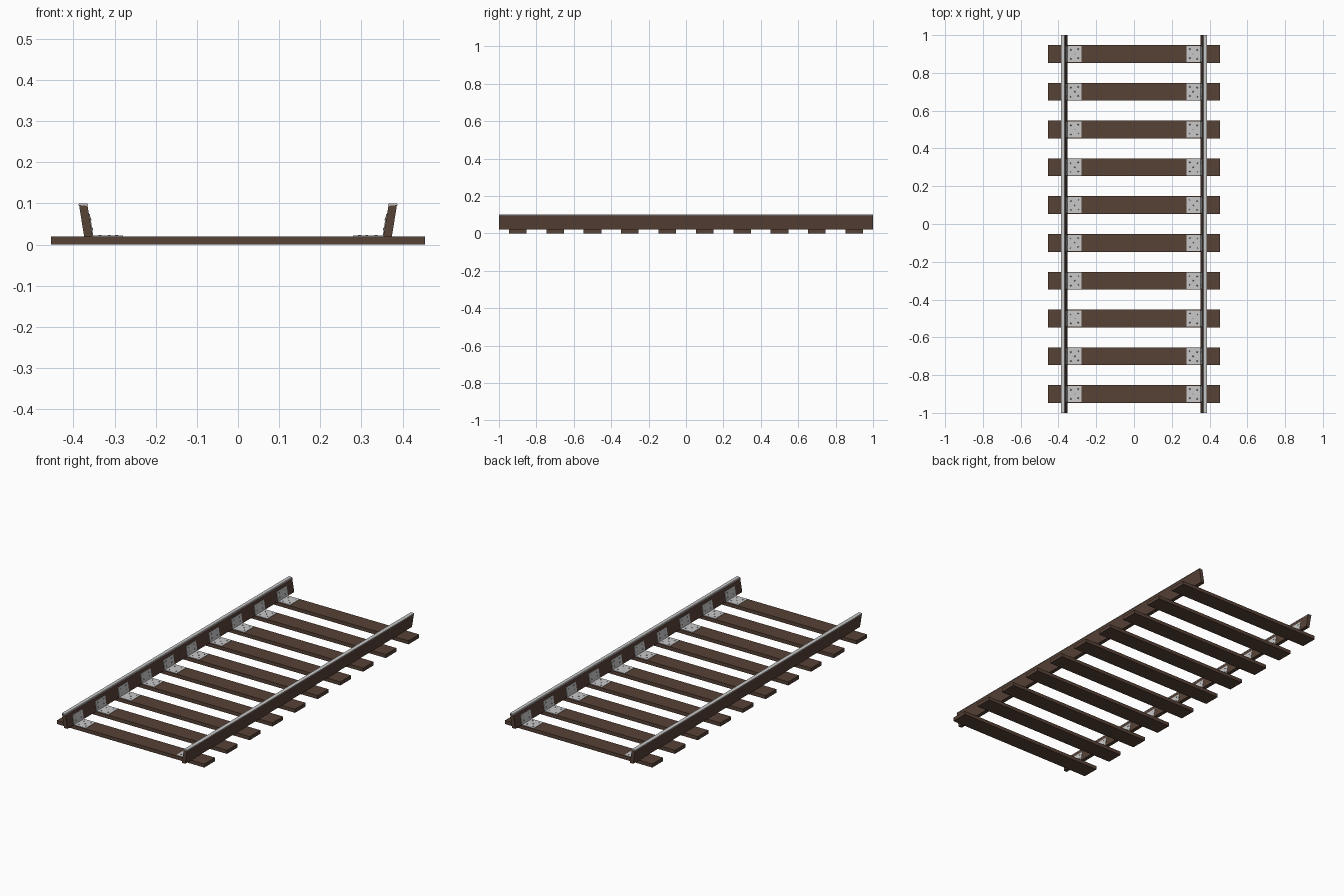
import bpy, bmesh, math
from mathutils import Vector

if "Cube" in bpy.data.objects:
    bpy.data.objects.remove(bpy.data.objects["Cube"])


def material(name, rgb):
    m = bpy.data.materials.new(name)
    m.diffuse_color = (*rgb, 1)
    m.use_nodes = True
    m.node_tree.nodes["Principled BSDF"].inputs["Base Color"].default_value = m.diffuse_color
    return m


WOOD = material("dark brown wood", (0.095, 0.054, 0.037))
METAL = material("light grey metal", (0.58, 0.58, 0.58))
SCREW = material("grey screw", (0.25, 0.25, 0.26))


def finish(name, bm, mat):
    bmesh.ops.recalc_face_normals(bm, faces=bm.faces)
    me = bpy.data.meshes.new(name)
    bm.to_mesh(me)
    bm.free()
    me.materials.append(mat)
    ob = bpy.data.objects.new(name, me)
    bpy.context.collection.objects.link(ob)
    return ob


def extrude(name, profile, y0, y1, mat, side):
    """Extrude an xz profile along y; side mirrors it to left or right."""
    bm = bmesh.new()
    face = bm.faces.new([bm.verts.new((side * x, y0, z)) for x, z in profile])
    ext = bmesh.ops.extrude_face_region(bm, geom=[face])
    verts = [g for g in ext["geom"] if isinstance(g, bmesh.types.BMVert)]
    bmesh.ops.translate(bm, vec=(0, y1 - y0, 0), verts=verts)
    return finish(name, bm, mat)


# Direction up the leaning rail, and its inward normal (right-hand side)
TILT = math.atan2(0.0125, 0.075)
UP = Vector((math.sin(TILT), 0, math.cos(TILT)))
INWARD = Vector((-math.cos(TILT), 0, math.sin(TILT)))
FOOT = Vector((0.353, 0, 0.02))


def on_rail(up, inward):
    p = FOOT + UP * up + INWARD * inward
    return p.x, p.z


def screws(name, points, normal, mat):
    bm = bmesh.new()
    rot = Vector((0, 0, 1)).rotation_difference(normal).to_matrix().to_4x4()
    for p in points:
        m = rot.copy()
        m.translation = p
        bmesh.ops.create_cone(bm, cap_ends=True, segments=8, radius1=0.004,
                              radius2=0.003, depth=0.002, matrix=m)
    return finish(name, bm, mat)


# Cross ties
TIES = [-0.9 + 0.2 * i for i in range(10)]
for y in TIES:
    extrude("cross_tie", [(-0.455, 0), (0.455, 0), (0.455, 0.02), (-0.455, 0.02)],
            y - 0.047, y + 0.047, WOOD, 1)

DOTS = [(0.018, -0.026), (0.018, 0.022), (0.040, 0.0), (0.058, -0.022), (0.058, 0.026)]
for side, label in ((-1, "left"), (1, "right")):
    # Leaning wooden rail
    extrude(label + "_rail", [(0.353, 0.02), (0.374, 0.02), (0.3862, 0.096), (0.3655, 0.094)],
            -1, 1, WOOD, side)
    # Metal running strip, slightly rounded on top
    extrude(label + "_rail_strip", [(0.3645, 0.0935), (0.3875, 0.0955), (0.387, 0.099),
                                    (0.385, 0.1), (0.367, 0.1), (0.3645, 0.0975)],
            -1, 1, METAL, side)
    for y in TIES:
        # Angle bracket: foot on the tie, upright on the rail's inner face
        extrude(label + "_bracket",
                [(0.279, 0.02), (0.353, 0.02), on_rail(0.055, 0),
                 on_rail(0.055, 0.002), (0.3515, 0.0222), (0.279, 0.0222)],
                y - 0.043, y + 0.043, METAL, side)
        # Screw heads on both plates
        screws(label + "_foot_screws",
               [(side * (0.353 - d), y + e, 0.0226) for d, e in DOTS],
               Vector((0, 0, 1)), SCREW)
        pts = []
        for d, e in ((0.018, -0.024), (0.018, 0.024), (0.042, -0.024), (0.042, 0.024)):
            x, z = on_rail(d, 0.0022)
            pts.append((side * x, y + e, z))
        screws(label + "_upright_screws", pts,
               Vector((side * INWARD.x, 0, INWARD.z)), SCREW)
